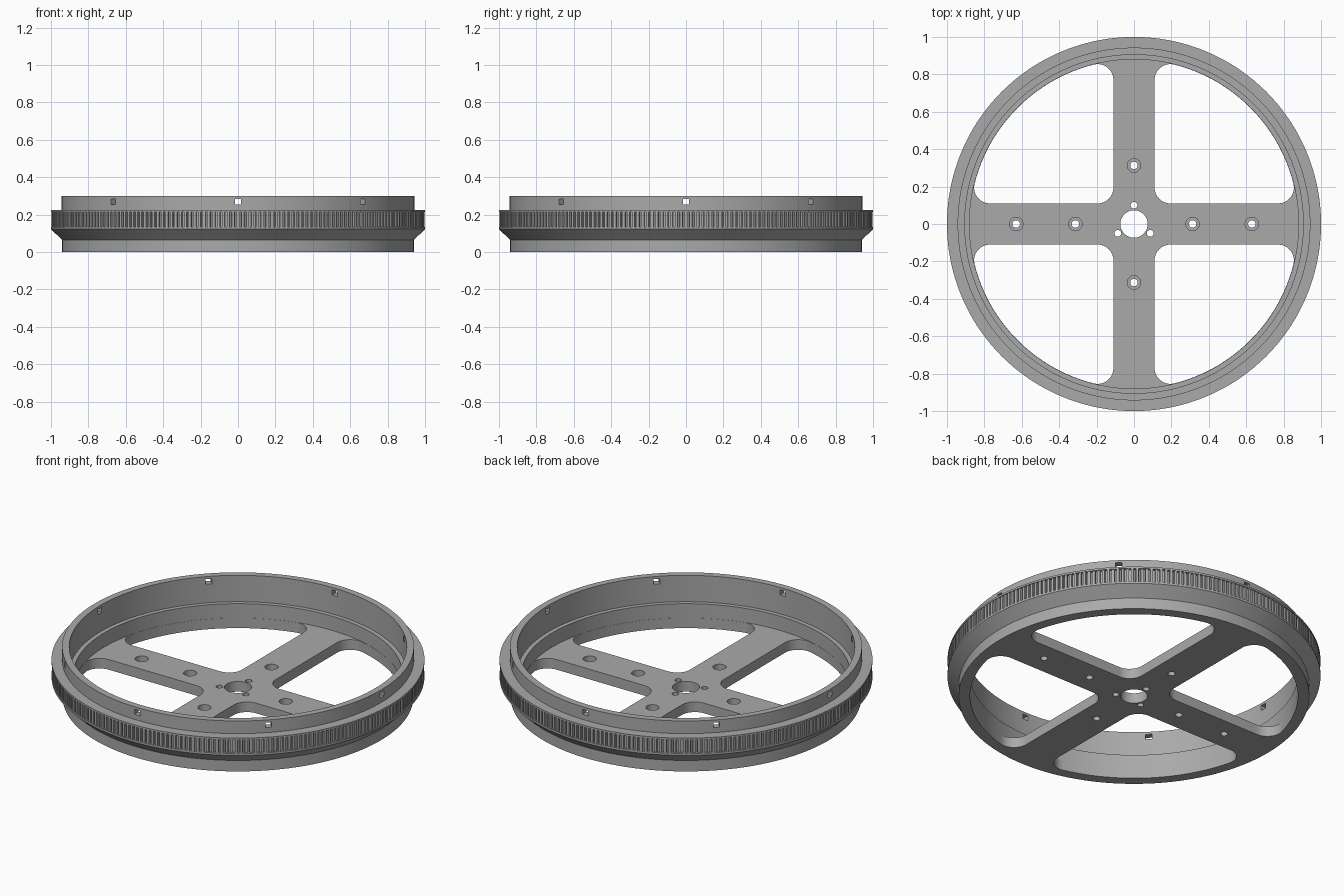
import bpy, bmesh
from math import sin, cos, pi, radians, sqrt, atan2
from mathutils import Matrix, Vector

cube = bpy.data.objects.get("Cube")
if cube:
    bpy.data.objects.remove(cube, do_unlink=True)

GREY = (0.40, 0.40, 0.40, 1)
TEETH = 240
WALL, SPOKE, FILLET = 0.88, 0.11, 0.085
PLATE_TOP = 0.06

mat = bpy.data.materials.new("plain grey")
mat.use_nodes = True
mat.diffuse_color = GREY
mat.node_tree.nodes["Principled BSDF"].inputs["Base Color"].default_value = GREY


def make_object(name, bm):
    bmesh.ops.recalc_face_normals(bm, faces=bm.faces[:])
    mesh = bpy.data.meshes.new(name)
    bm.to_mesh(mesh)
    bm.free()
    mesh.materials.append(mat)
    ob = bpy.data.objects.new(name, mesh)
    bpy.context.collection.objects.link(ob)
    return ob


def wheel_profile(belt):
    """Closed (radius, height) section; belt is the radius of the toothed band."""
    return [(0.073, 0), (0.94, 0), (0.94, 0.065), (1.0, 0.122), (1.0, 0.134),
            (belt, 0.134), (belt, 0.214), (1.0, 0.214), (1.0, 0.225),
            (0.943, 0.225), (0.943, 0.3), (0.905, 0.3), (0.905, 0.144),
            (WALL, 0.144), (WALL, PLATE_TOP), (0.073, PLATE_TOP)]


# Wheel body: lathe whose belt radius alternates between tooth and groove
bm = bmesh.new()
rings = []
for i in range(TEETH):
    for offset, belt in ((-0.27, 0.997), (0.27, 0.997), (0.33, 0.984), (0.67, 0.984)):
        a = 2 * pi * (i + offset) / TEETH
        rings.append([bm.verts.new((r * cos(a), r * sin(a), z))
                      for r, z in wheel_profile(belt)])
for a, b in zip(rings, rings[1:] + rings[:1]):
    for k in range(len(a)):
        n = (k + 1) % len(a)
        bm.faces.new((a[k], a[n], b[n], b[k]))
wheel = make_object("pulley_wheel", bm)


# Cutters
def add_prism(bm, points, z0, z1):
    bottom = [bm.verts.new((x, y, z0)) for x, y in points]
    face = bm.faces.new(bottom)
    out = bmesh.ops.extrude_face_region(bm, geom=[face])
    for v in out["geom"]:
        if isinstance(v, bmesh.types.BMVert):
            v.co.z = z1


def arc(cx, cy, r, a0, a1, n):
    return [(cx + r * cos(a0 + (a1 - a0) * i / n), cy + r * sin(a0 + (a1 - a0) * i / n))
            for i in range(n + 1)]


def add_hole(bm, x, y, r, z0, z1, n=32):
    add_prism(bm, arc(x, y, r, 0, 2 * pi, n)[:-1], z0, z1)


# Opening between two spokes, with rounded corners
outer = WALL - 0.001
c = SPOKE + FILLET
far = sqrt((outer - FILLET) ** 2 - c ** 2)
tip = atan2(c, far)
opening = (arc(c, c, FILLET, 1.5 * pi, pi, 12)
           + arc(c, far, FILLET, pi, pi / 2 - tip, 16)
           + arc(0, 0, outer, pi / 2 - tip, tip, 60)[1:-1]
           + arc(far, c, FILLET, tip, -pi / 2, 16))

cut = bmesh.new()
for q in range(4):
    t = q * pi / 2
    add_prism(cut, [(x * cos(t) - y * sin(t), x * sin(t) + y * cos(t))
                    for x, y in opening], -0.1, 0.1)

# Small holes around the bore
for k in range(3):
    a = pi / 2 + k * 2 * pi / 3
    add_hole(cut, 0.1 * cos(a), 0.1 * sin(a), 0.018, -0.1, 0.1, 24)

# Square windows through the upper wall
for k in range(8):
    place = (Matrix.Rotation(k * pi / 4, 4, 'Z') @ Matrix.Translation((0.924, 0, 0.27))
             @ Matrix.Diagonal((0.15, 0.034, 0.03, 1)))
    bmesh.ops.create_cube(cut, size=1, matrix=place)
openings = make_object("openings_cutter", cut)

# Counterbored screw holes on the spokes
SCREWS = [(0.313, 0), (-0.313, 0), (0.63, 0), (-0.63, 0), (0, 0.313), (0, -0.313)]
bores, counterbores = bmesh.new(), bmesh.new()
for x, y in SCREWS:
    add_hole(bores, x, y, 0.02, -0.1, 0.1)
    add_hole(counterbores, x, y, 0.036, 0.025, 0.1)
cutters = [openings, make_object("screw_bore_cutter", bores),
           make_object("counterbore_cutter", counterbores)]

bpy.ops.object.select_all(action='DESELECT')
bpy.context.view_layer.objects.active = wheel
wheel.select_set(True)
for cutter in cutters:
    cutter.hide_render = True
    mod = wheel.modifiers.new("cut", 'BOOLEAN')
    mod.operation = 'DIFFERENCE'
    mod.solver = 'EXACT'
    mod.object = cutter
    bpy.ops.object.modifier_apply(modifier=mod.name)
    bpy.data.objects.remove(cutter, do_unlink=True)

bpy.ops.object.shade_smooth_by_angle(angle=radians(25))
